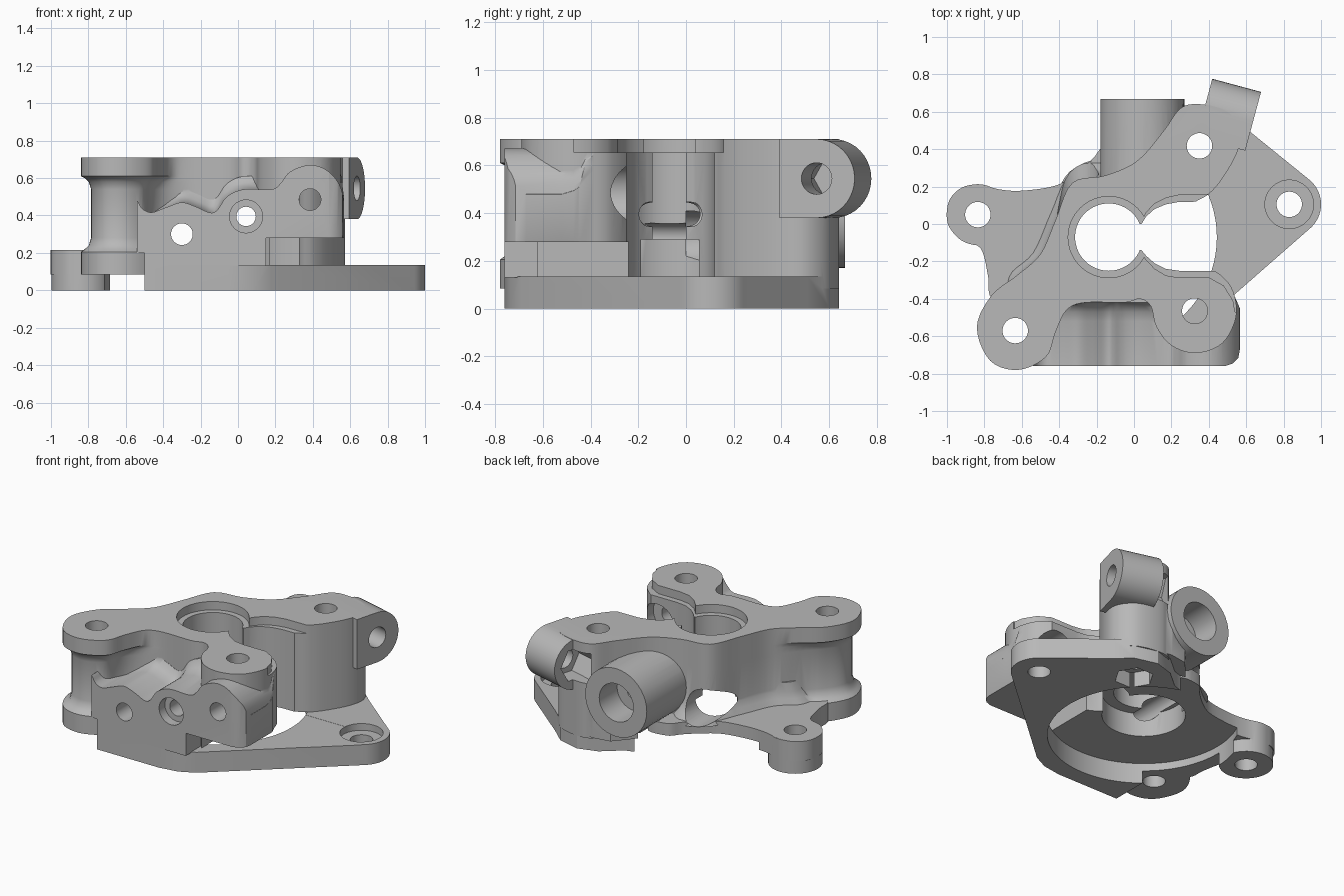
import bpy, bmesh, math
from mathutils import Vector, Matrix

cube = bpy.data.objects.get("Cube")
if cube:
    bpy.data.objects.remove(cube)

grey = bpy.data.materials.new("plain grey")
grey.use_nodes = True
colour = (0.48, 0.48, 0.48, 1)
grey.diffuse_color = colour
grey.node_tree.nodes["Principled BSDF"].inputs["Base Color"].default_value = colour


def smooth_loop(pts, n=5):
    """Closed Catmull-Rom curve through the points."""
    out, v = [], [Vector(p) for p in pts]
    for i in range(len(v)):
        a, b, c, d = (v[(i + k - 1) % len(v)] for k in range(4))
        for s in range(n):
            t = s / n
            out.append(0.5 * (2 * b + (c - a) * t + (2 * a - 5 * b + 4 * c - d) * t ** 2
                              + (3 * b - a - 3 * c + d) * t ** 3))
    return out


def circle(x, y, r, n=40):
    return [(x + r * math.cos(math.tau * i / n), y + r * math.sin(math.tau * i / n)) for i in range(n)]


def loft(name, rings, matrix=None):
    """Solid through stacked (z, outline) rings."""
    bm = bmesh.new()
    loops = [[bm.verts.new((p[0], p[1], z)) for p in ring] for z, ring in rings]
    for lo, hi in zip(loops, loops[1:]):
        for i in range(len(lo)):
            j = (i + 1) % len(lo)
            bm.faces.new((lo[i], lo[j], hi[j], hi[i]))
    bm.faces.new(loops[0][::-1])
    bm.faces.new(loops[-1])
    if matrix:
        bm.transform(matrix)
    bmesh.ops.recalc_face_normals(bm, faces=bm.faces)
    me = bpy.data.meshes.new(name)
    bm.to_mesh(me)
    bm.free()
    me.materials.append(grey)
    ob = bpy.data.objects.new(name, me)
    bpy.context.collection.objects.link(ob)
    return ob


def prism(name, ring, z0, z1, matrix=None):
    return loft(name, [(z0, ring), (z1, ring)], matrix)


def box(x0, x1, y0, y1):
    return [(x0, y0), (x1, y0), (x1, y1), (x0, y1)]


def combine(target, tool, operation):
    mod = target.modifiers.new("cut", 'BOOLEAN')
    mod.operation, mod.solver, mod.object = operation, 'EXACT', tool
    bpy.context.view_layer.objects.active = target
    bpy.ops.object.modifier_apply(modifier=mod.name)
    bpy.data.objects.remove(tool)


# prism drawn in x-z and extruded along y
ALONG_Y = Matrix(((1, 0, 0, 0), (0, 0, 1, 0), (0, 1, 0, 0), (0, 0, 0, 1)))

# Main body with a waisted corner lug
lug = Vector((-0.63, -0.57))
outline = smooth_loop([
    (-0.62, -0.78), (-0.47, -0.71), (-0.42, -0.58), (-0.36, -0.46), (-0.26, -0.42), (-0.05, -0.42),
    (0.03, -0.4), (0.09, -0.44), (0.12, -0.55), (0.2, -0.65), (0.33, -0.69), (0.47, -0.64),
    (0.545, -0.5), (0.53, -0.36), (0.46, -0.27), (0.3, -0.15), (0.3, 0.08), (0.4, 0.16),
    (0.47, 0.24), (0.55, 0.38), (0.57, 0.5), (0.5, 0.6), (0.36, 0.64), (0.25, 0.62),
    (0.16, 0.5), (0.02, 0.34), (-0.15, 0.26), (-0.33, 0.22), (-0.42, 0.02), (-0.5, -0.16),
    (-0.62, -0.27), (-0.76, -0.38), (-0.84, -0.55), (-0.77, -0.73)])


def waist(k):
    ring = []
    for p in outline:
        fade = min(1, max(0, (0.38 - (p - lug).length) / 0.15))
        ring.append(lug + (p - lug) * (1 - (1 - k) * fade))
    return ring


body = loft("housing", [(z, waist(k)) for z, k in (
    (0.085, 1), (0.205, 1), (0.22, 0.9), (0.24, 0.8), (0.28, 0.74), (0.54, 0.74),
    (0.58, 0.8), (0.6, 0.9), (0.61, 1), (0.71, 1))])
combine(body, prism("overhang", box(0.17, 0.8, -0.9, -0.2), 0, 0.28), 'DIFFERENCE')

# Base plate
plate = [(-0.5, -0.76), (-0.05, -0.76), (0.08, -0.74), (0.18, -0.69)]
plate += [(0.83 + 0.17 * math.cos(a), 0.105 + 0.17 * math.sin(a))
          for a in (math.radians(d) for d in range(-48, 53, 5))]
plate += [(0.6, 0.51), (0.5, 0.6), (0.35, 0.64), (0.22, 0.6), (0.1, 0.5), (-0.15, 0.42), (-0.3, 0.27), (-0.5, 0.19)]
combine(body, prism("base_plate", plate, 0, 0.135), 'UNION')

# Low side flange, its lug leg, and the ramp up to the wall
flange = smooth_loop([
    (-0.76, -0.4), (-0.78, -0.28), (-0.82, -0.13), (-0.92, -0.09), (-0.995, 0), (-0.99, 0.12), (-0.92, 0.195),
    (-0.82, 0.21), (-0.72, 0.185), (-0.6, 0.178), (-0.42, 0.205), (-0.31, 0.27), (-0.22, 0.35), (-0.15, 0.42),
    (0, 0.4), (-0.05, 0.1), (-0.3, -0.3), (-0.6, -0.48)])
combine(body, prism("side_flange", flange, 0.085, 0.215), 'UNION')
combine(body, prism("lug_leg", circle(-0.835, 0.05, 0.163), 0, 0.214), 'UNION')
wall = smooth_loop([(-0.15, 0.24), (-0.32, 0.2), (-0.41, 0.02), (-0.49, -0.16), (-0.6, -0.27),
                    (-0.58, -0.42), (-0.3, -0.35), (-0.05, 0)])
mid = Vector((-0.2, -0.2))
combine(body, loft("ramp", [(z, [mid + (p - mid) * k for p in wall]) for z, k in (
    (0.19, 1.2), (0.22, 1.16), (0.25, 1.09), (0.29, 1.04), (0.35, 1))]), 'UNION')

# Front block with a wavy top that sweeps up into the body
crest = smooth_loop([
    (-0.58, 0.5), (-0.54, 0.48), (-0.51, 0.435), (-0.46, 0.417), (-0.38, 0.445), (-0.3, 0.47),
    (-0.22, 0.445), (-0.15, 0.415), (-0.11, 0.43), (-0.06, 0.5), (0.03, 0.54), (0.18, 0.54),
    (0.23, 0.575), (0.28, 0.635), (0.38, 0.67), (0.47, 0.645), (0.54, 0.57), (0.565, 0.48),
    (0.566, 0.4)])[5:-5]
foot = [(0.565, 0.28), (0.15, 0.28), (0.15, 0.13), (-0.5, 0.13), (-0.5, 0.2), (-0.54, 0.2)]
sweep = ((-0.76, 0), (-0.52, 0), (-0.47, 0.015), (-0.44, 0.035), (-0.42, 0.07), (-0.34, 0.07))
block = loft("front_block", [(y, [(p.x, max(p.y, min(p.y + lift, 0.69))) for p in crest] + foot)
                             for y, lift in sweep], ALONG_Y)
corner = [(-0.6, -0.762), (0.48, -0.762), (0.53, -0.745), (0.558, -0.715), (0.566, -0.67),
          (0.566, -0.45), (0.5, -0.3), (-0.6, -0.3)]
combine(block, prism("corner", corner, 0, 0.8), 'INTERSECT')
combine(body, block, 'UNION')

# Rear tube boss and the web tying it to the post
combine(body, prism("tube_boss", circle(0.045, 0.395, 0.225), 0.12, 0.667, ALONG_Y), 'UNION')
web = [(0, 0.3), (0.35, 0.3), (0.35, 0.62), (0.24, 0.64), (0.12, 0.62), (0, 0.48)]
combine(body, prism("boss_web", web, 0.1, 0.4), 'UNION')

# Hinge knuckle, local z along the pin
pin = Vector((0.966, -0.26, 0)).normalized()
side = Vector((-pin.y, pin.x, 0))
up = Vector((0, 0, 1))
HINGE = Matrix.Translation((0.506, 0.582, 0.545)) @ Matrix((side, up, pin)).transposed().to_4x4()
knuckle = [(0.165 * math.cos(a), 0.165 * math.sin(a))
           for a in (math.radians(d) for d in range(-90, 91, 9))]
knuckle += [(-0.16, 0.165), (-0.16, -0.165)]
combine(body, prism("hinge_knuckle", knuckle, -0.135, 0.135, HINGE), 'UNION')

# Gear cavity, open window, and the shallow rim around both
gear = (-0.135, -0.07)
slot = [(-0.02, 0), (0.04, 0), (0.065, 0.04), (0.11, 0.08), (0.17, 0.105), (0.24, 0.118), (0.4, 0.12), (0.9, 0.12),
        (0.9, -0.25), (0.24, -0.25), (0.17, -0.24), (0.11, -0.21), (0.065, -0.17), (0.04, -0.14), (-0.02, -0.14)]
rim = [(x, -0.065 + (y + 0.065) * 1.2) for x, y in slot]
rim_corner = [(0.4, -0.285), (0.48, -0.33), (0.53, -0.41), (0.54, -0.47), (0.8, -0.47), (0.8, -0.2), (0.4, -0.2)]
vertical = [
    (circle(*gear, 0.578, 80), -0.1, 0.135), (circle(*gear, 0.25, 64), 0.1, 0.29),
    (circle(*gear, 0.18, 64), -0.1, 0.8), (slot, 0.134, 0.8),
    (circle(*gear, 0.217, 64), 0.655, 0.8), (rim, 0.655, 0.8), (rim_corner, 0.655, 0.8),
    (circle(0.83, 0.105, 0.13), 0.09, 0.3), (circle(0.35, 0.418, 0.12, 6), -0.1, 0.1),
    (circle(0.325, -0.465, 0.068), 0.136, 0.9)]
# Screw holes
vertical += [(circle(x, y, 0.068), -0.1, 0.9) for x, y in (
    (-0.835, 0.05), (-0.635, -0.57), (0.35, 0.418), (0.83, 0.105))]
for ring, z0, z1 in vertical:
    combine(body, prism("cutter", ring, z0, z1), 'DIFFERENCE')

# Bores running front to back: x, z, radius, start, end
for x, z, r, y0, y1 in (
        (-0.3, 0.3, 0.058, -0.9, 0.8), (-0.3, 0.3, 0.11, 0, 0.6),
        (0.043, 0.395, 0.088, -0.9, -0.7), (0.043, 0.395, 0.052, -0.9, 0.8),
        (0.043, 0.395, 0.125, 0.48, 0.8),
        (0.385, 0.485, 0.058, -0.9, -0.3), (0.385, 0.485, 0.12, -0.38, -0.15)):
    combine(body, prism("bore", circle(x, z, r), y0, y1, ALONG_Y), 'DIFFERENCE')

# Hinge pin hole and hexagonal nut pocket
combine(body, prism("pin_hole", circle(0, 0, 0.066), -0.2, 0.3, HINGE), 'DIFFERENCE')
combine(body, prism("nut_pocket", circle(0, 0, 0.115, 6), -0.25, -0.03, HINGE), 'DIFFERENCE')

bpy.ops.object.select_all(action='DESELECT')
body.select_set(True)
bpy.context.view_layer.objects.active = body
bpy.ops.object.shade_smooth_by_angle(angle=math.radians(32))
